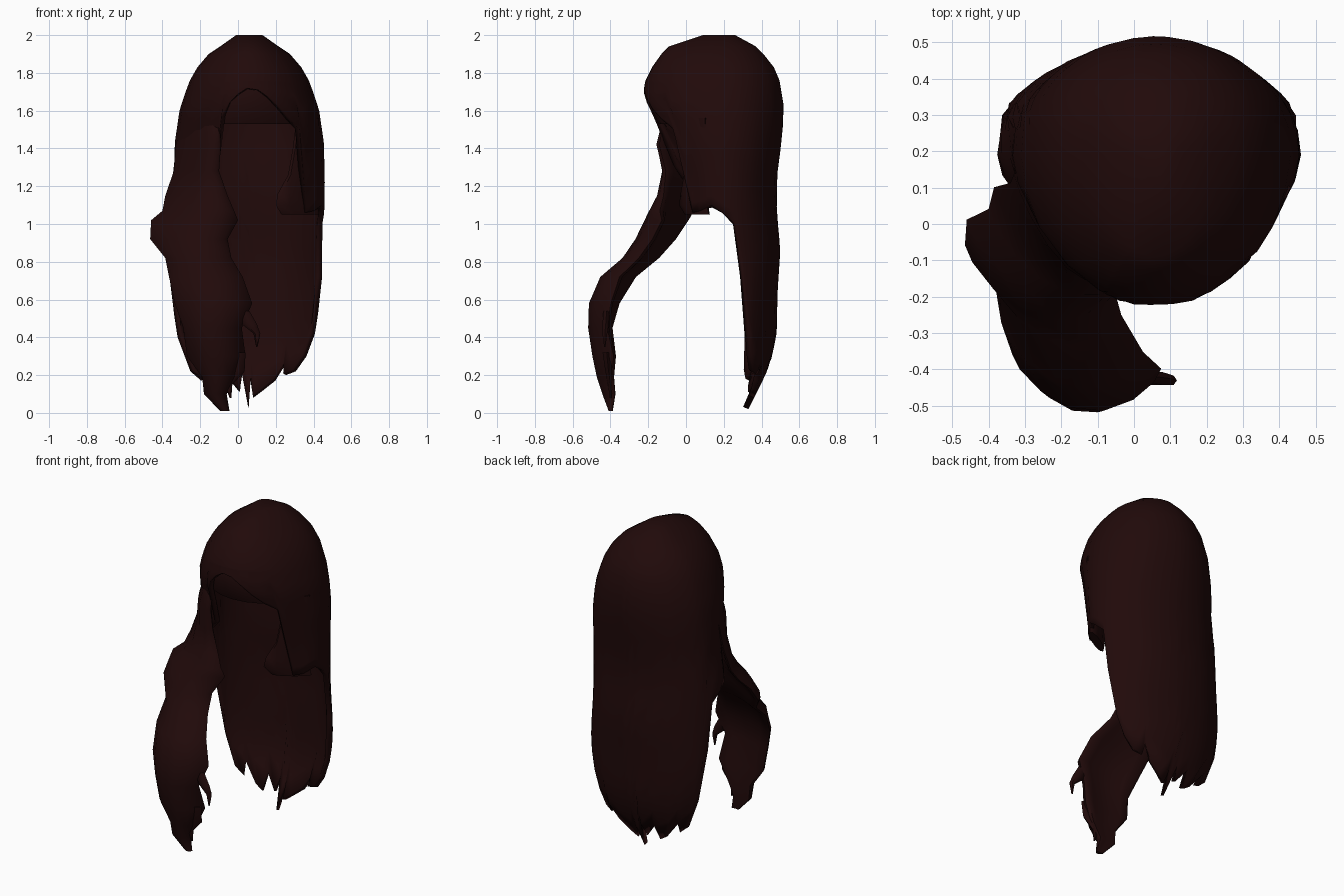
import bpy, bmesh, math

if "Cube" in bpy.data.objects:
    bpy.data.objects.remove(bpy.data.objects["Cube"])

hair_mat = bpy.data.materials.new("dark brown hair")
hair_mat.use_nodes = True
hair_colour = (0.015, 0.003, 0.003, 1)
hair_mat.diffuse_color = hair_colour
hair_mat.node_tree.nodes["Principled BSDF"].inputs["Base Color"].default_value = hair_colour

CX, CY = 0.06, 0.2
# Head profile: height, side radius, front radius, back radius
PROFILE = [
    (2.0, .07, .11, .06), (1.94, .155, .29, .17), (1.9, .215, .33, .21),
    (1.83, .275, .38, .265), (1.76, .315, .415, .295), (1.68, .345, .43, .31),
    (1.6, .37, .42, .32),
    (1.43, .395, .33, .305), (1.2, .4, .26, .275), (1.0, .395, .25, .285),
    (.87, .395, .25, .3), (.72, .41, .25, .29), (.57, .42, .25, .28),
    (.4, .39, .25, .28), (.24, .35, .2, .24), (.02, .2, .13, .13)]
DOME = [2.0, 1.94, 1.9, 1.83, 1.76]


def radii(z):
    for hi, lo in zip(PROFILE, PROFILE[1:]):
        if z >= lo[0]:
            f = (hi[0] - z) / (hi[0] - lo[0])
            return [a + (b - a) * f for a, b in zip(hi[1:], lo[1:])]
    return PROFILE[-1][1:]


def head_point(angle, z, scale=1.0):
    side, front, back = radii(z)
    a = math.radians(angle)
    depth = back if math.cos(a) > 0 else front
    if math.sin(a) < 0:  # the right side flares out below the ear
        side += max(0, min(.04, (1.3 - z) * .2))
    return (CX + scale * side * math.sin(a), CY + scale * depth * math.cos(a), z)


def skin(name, rings, thickness=0, cap_end=False):
    """Bridge closed rings of points; the first ring is always capped."""
    bm = bmesh.new()
    rows = [[bm.verts.new(p) for p in ring] for ring in rings]
    n = len(rows[0])
    bm.faces.new(rows[0])
    if cap_end:
        bm.faces.new(rows[-1])
    for top, low in zip(rows, rows[1:]):
        for i in range(n):
            j = (i + 1) % n
            bm.faces.new((top[i], top[j], low[j], low[i]))
    bmesh.ops.recalc_face_normals(bm, faces=bm.faces)
    mesh = bpy.data.meshes.new(name)
    bm.to_mesh(mesh)
    bm.free()
    obj = bpy.data.objects.new(name, mesh)
    bpy.context.collection.objects.link(obj)
    mesh.materials.append(hair_mat)
    if thickness:
        mod = obj.modifiers.new("thickness", "SOLIDIFY")
        mod.thickness = thickness
        mod.offset = -1
    bpy.ops.object.select_all(action="DESELECT")
    obj.select_set(True)
    bpy.context.view_layer.objects.active = obj
    bpy.ops.object.shade_smooth_by_angle(angle=math.radians(50))
    return obj


def lock(name, stations, sides=10, curve=0.0):
    """Strand of oval sections: x, y, z, width, depth, slant.
    Curve bends both ends of each section backwards."""
    rings = []
    for x, y, z, w, d, slant in stations:
        ring = []
        for i in range(sides):
            t = 2 * math.pi * i / sides
            c = math.cos(t)
            ring.append((x + w * c, y + d * math.sin(t) + slant * c + curve * w * c * c, z))
        rings.append(ring)
    return skin(name, rings, cap_end=True)


# Main hair: angle from the back (positive towards the left), hem height
HEM = [(-178, 1.72), (-170, 1.69), (-163, 1.64), (-157, 1.57), (-154, 1.3), (-138, 1.2),
       (-120, 1.08), (-105, 1.09), (-92, 1.06), (-78, 1.0), (-70, .72),
       (-62, .4), (-56, .22), (-48, .17), (-43, .24), (-34, .13), (-26, .1), (-20, .2),
       (-10, .11), (-6, .2), (-1, .02), (1, .18), (5, .08),
       (16, .12), (27, .17), (33, .26), (37, .2), (47, .22), (56, .3),
       (62, .42), (70, .72), (78, 1.0), (92, 1.06), (105, 1.1), (120, 1.07),
       (131, 1.06), (136, 1.5), (146, 1.55), (154, 1.61), (163, 1.67), (172, 1.71)]
STEPS = 13
rings = [[head_point(a, z) for a, hem in HEM] for z in DOME]
for s in range(1, STEPS + 1):
    f = s / STEPS
    rings.append([head_point(a, DOME[-1] + (hem - DOME[-1]) * f) for a, hem in HEM])
skin("main_hair", rings, thickness=0.03)

# Inner cap seen under the fringe
inner_levels = [1.94, 1.88, 1.8, 1.7, 1.6, 1.53]
skin("inner_cap", [[head_point(a, z, .9) for a in range(0, 360, 15)]
                   for z in inner_levels])

# Long wavy lock falling forward on the right
lock("right_front_lock", [
    (-.18, -.01, 1.66, .07, .03, -.08), (-.195, -.025, 1.55, .1, .035, -.13),
    (-.21, -.05, 1.42, .12, .045, -.14),
    (-.22, -.045, 1.28, .12, .04, -.11), (-.22, -.075, 1.15, .165, .045, -.11),
    (-.21, -.125, 1.07, .19, .055, -.09),
    (-.23, -.15, 1.02, .23, .06, -.07), (-.26, -.2, .92, .205, .06, -.06),
    (-.21, -.27, .82, .175, .06, -.05), (-.17, -.39, .72, .195, .06, -.04),
    (-.13, -.46, .58, .205, .055, -.02), (-.135, -.47, .45, .155, .05, -.01),
    (-.115, -.445, .3, .155, .055, 0), (-.1, -.43, .19, .09, .045, 0),
    (-.12, -.41, .1, .06, .035, 0), (-.07, -.4, .01, .025, .01, 0)],
    sides=14, curve=.4)

# Loose curls at the end of the lock
lock("upper_curl", [(.02, -.42, .54, .04, .02, 0), (.06, -.425, .47, .04, .02, 0),
                    (.1, -.43, .42, .018, .015, 0), (.1, -.43, .35, .004, .004, 0)], 6)
lock("lower_curl", [(.0, -.42, .32, .04, .025, 0), (-.01, -.41, .22, .045, .02, 0),
                    (-.05, -.4, .15, .02, .015, 0), (-.04, -.4, .08, .005, .005, 0)], 6)

# Thicker roll at the end of the left side strand
lock("left_side_strand", [
    (.37, .06, 1.56, .06, .03, .04), (.36, .06, 1.4, .07, .03, .05),
    (.34, .05, 1.26, .075, .035, .05), (.31, .04, 1.16, .1, .035, .06),
    (.31, .04, 1.1, .11, .035, .07), (.33, .06, 1.05, .1, .03, .06)])
